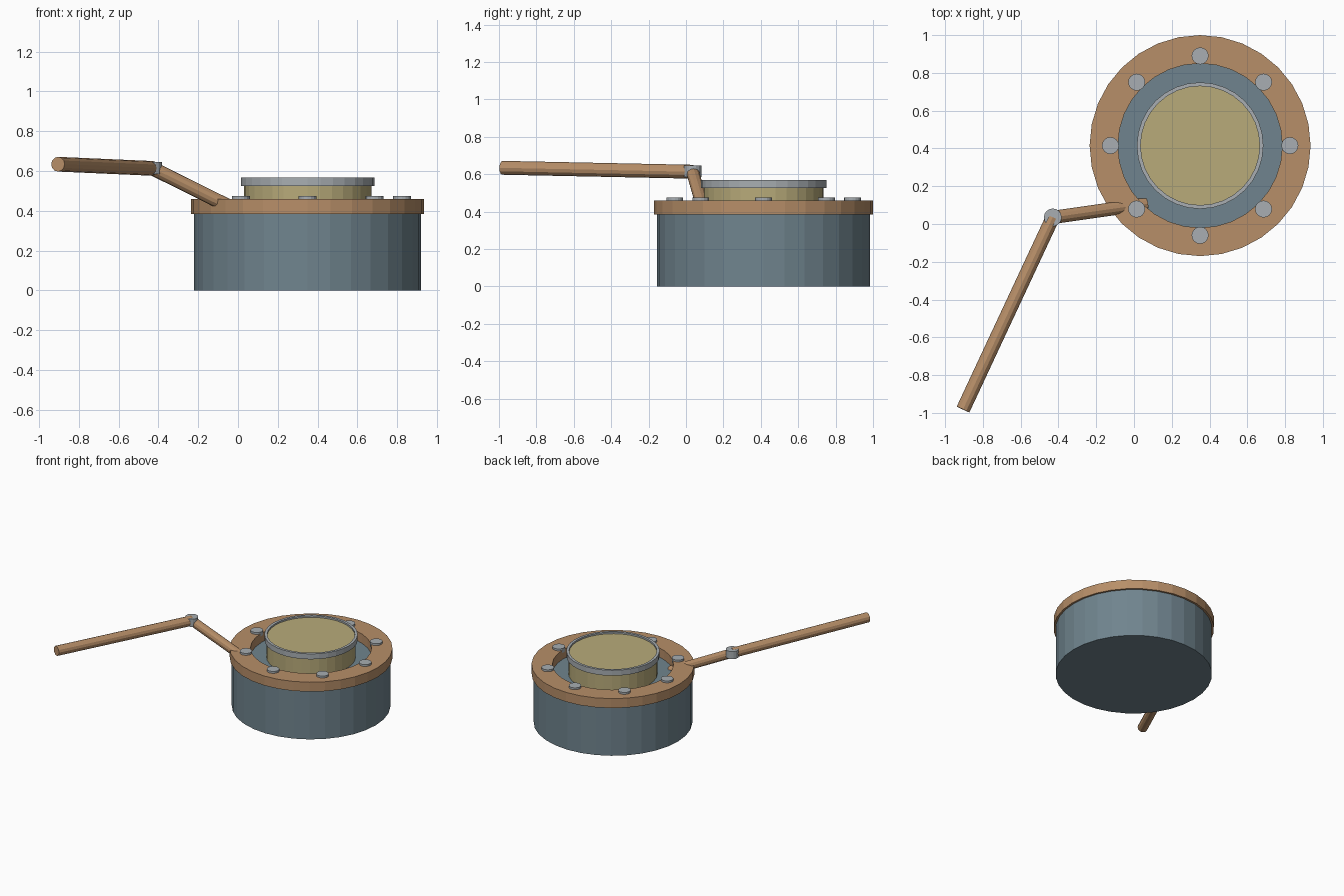
import bpy, bmesh, math
from mathutils import Vector

cube = bpy.data.objects.get("Cube")
if cube:
    bpy.data.objects.remove(cube, do_unlink=True)

CX, CY = 0.35, 0.415


def material(name, rgb):
    m = bpy.data.materials.new(name)
    m.use_nodes = True
    m.diffuse_color = (*rgb, 1)
    m.node_tree.nodes["Principled BSDF"].inputs["Base Color"].default_value = (*rgb, 1)
    return m


copper = material("copper brown", (0.477, 0.274, 0.14))
slate = material("slate blue", (0.162, 0.231, 0.271))
cream = material("straw yellow", (0.479, 0.407, 0.195))
steel = material("light steel", (0.392, 0.423, 0.445))


def finish(name, bm, mat):
    bmesh.ops.recalc_face_normals(bm, faces=bm.faces)
    mesh = bpy.data.meshes.new(name)
    bm.to_mesh(mesh)
    bm.free()
    mesh.materials.append(mat)
    ob = bpy.data.objects.new(name, mesh)
    bpy.context.collection.objects.link(ob)
    return ob


def disc(name, mat, radius, z0, z1, x=CX, y=CY, sides=32):
    bm = bmesh.new()
    bmesh.ops.create_cone(bm, cap_ends=True, segments=sides, radius1=radius,
                          radius2=radius, depth=z1 - z0)
    ob = finish(name, bm, mat)
    ob.location = (x, y, (z0 + z1) / 2)
    return ob


def ring(name, mat, inner, outer, z0, z1, sides=32):
    # Spin a rectangular section round the upright axis
    bm = bmesh.new()
    section = [(inner, z0), (outer, z0), (outer, z1), (inner, z1)]
    loops = [[bm.verts.new((r * math.cos(a), r * math.sin(a), z)) for r, z in section]
             for a in (math.tau * i / sides for i in range(sides))]
    for i in range(sides):
        a, b = loops[i], loops[(i + 1) % sides]
        for j in range(4):
            k = (j + 1) % 4
            bm.faces.new((a[j], b[j], b[k], a[k]))
    ob = finish(name, bm, mat)
    ob.location = (CX, CY, 0)
    return ob


def rod(name, mat, start, end, radius=0.037, sides=12):
    start, end = Vector(start), Vector(end)
    bm = bmesh.new()
    bmesh.ops.create_cone(bm, cap_ends=True, segments=sides, radius1=radius,
                          radius2=radius, depth=(end - start).length)
    ob = finish(name, bm, mat)
    ob.location = (start + end) / 2
    ob.rotation_euler = (end - start).to_track_quat("Z", "Y").to_euler()
    return ob


# Main housing and bolted flange
disc("housing", slate, 0.57, 0, 0.387)
ring("flange", copper, 0.435, 0.585, 0.385, 0.46)

# Raised drum with its rim
disc("drum", cream, 0.32, 0.38, 0.555)
ring("drum_rim", steel, 0.315, 0.335, 0.525, 0.568)

# Eight bolt heads round the flange
for i in range(8):
    a = math.tau * i / 8
    disc(f"bolt_{i + 1}", steel, 0.045, 0.44, 0.475,
         CX + 0.475 * math.cos(a), CY + 0.475 * math.sin(a), 16)

# Jointed handle
elbow = (-0.43, 0.035, 0.613)
rod("lower_arm", copper, (0.06, 0.105, 0.37), elbow, 0.035)
rod("handle_bar", copper, elbow, (-0.905, -0.982, 0.634))
disc("elbow_joint", steel, 0.047, 0.585, 0.645, elbow[0], elbow[1], 16)
